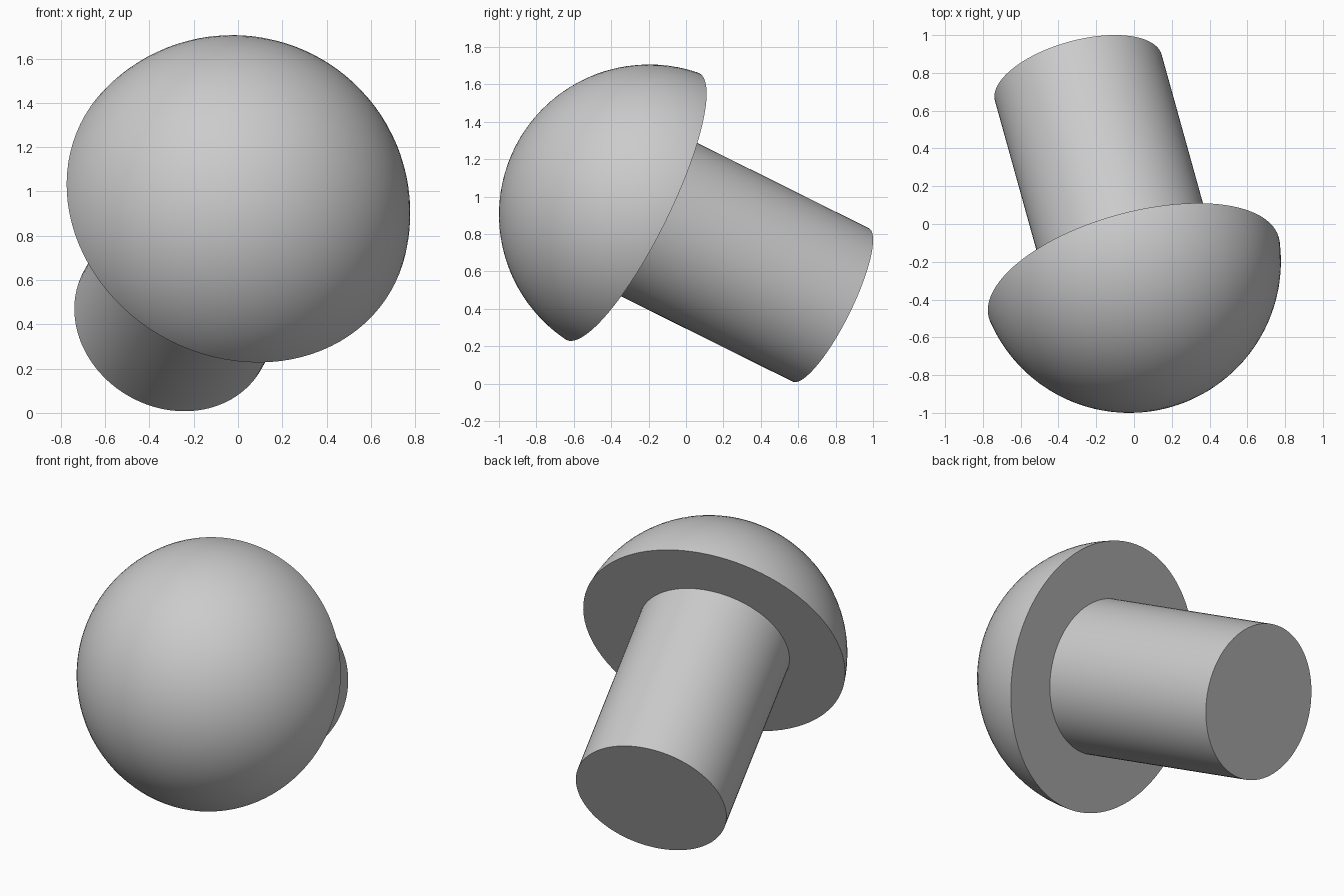
import bpy, bmesh, math
from mathutils import Vector, Matrix

if "Cube" in bpy.data.objects:
    bpy.data.objects.remove(bpy.data.objects["Cube"], do_unlink=True)

AXIS = Vector((-0.2415, 0.869, -0.432)).normalized()  # from cap towards stem end
CENTRE = Vector((-0.025, -0.197, 0.903))              # centre of the cap's sphere
CAP_RADIUS, CUT = 0.803, -0.10
STEM_RADIUS, STEM_LENGTH = 0.458, 1.217

grey = bpy.data.materials.new("light_grey")
grey.use_nodes = True
colour = (0.6, 0.6, 0.6, 1)
grey.diffuse_color = colour
grey.node_tree.nodes["Principled BSDF"].inputs["Base Color"].default_value = colour


def add_part(name, bm):
    """Turn a bmesh built along z into a tilted, smooth-shaded object."""
    bmesh.ops.recalc_face_normals(bm, faces=bm.faces)
    mesh = bpy.data.meshes.new(name)
    bm.to_mesh(mesh)
    bm.free()
    mesh.materials.append(grey)
    obj = bpy.data.objects.new(name, mesh)
    bpy.context.collection.objects.link(obj)
    obj.matrix_world = Matrix.Translation(CENTRE) @ AXIS.to_track_quat('Z', 'Y').to_matrix().to_4x4()
    bpy.ops.object.select_all(action='DESELECT')
    obj.select_set(True)
    bpy.context.view_layer.objects.active = obj
    bpy.ops.object.shade_smooth_by_angle(angle=math.radians(30))


# Domed cap: sphere cut flat a little before its equator
bm = bmesh.new()
bmesh.ops.create_uvsphere(bm, u_segments=96, v_segments=48, radius=CAP_RADIUS)
cut = bmesh.ops.bisect_plane(bm, geom=bm.verts[:] + bm.edges[:] + bm.faces[:],
                             plane_co=(0, 0, CUT), plane_no=(0, 0, 1), clear_outer=True)
rim = [e for e in cut["geom_cut"] if isinstance(e, bmesh.types.BMEdge)]
bmesh.ops.contextual_create(bm, geom=rim)
add_part("domed_cap", bm)

# Round stem standing on the flat side of the cap
bm = bmesh.new()
bmesh.ops.create_cone(bm, cap_ends=True, segments=96, radius1=STEM_RADIUS, radius2=STEM_RADIUS,
                      depth=STEM_LENGTH, matrix=Matrix.Translation((0, 0, CUT + STEM_LENGTH / 2)))
add_part("stem", bm)
